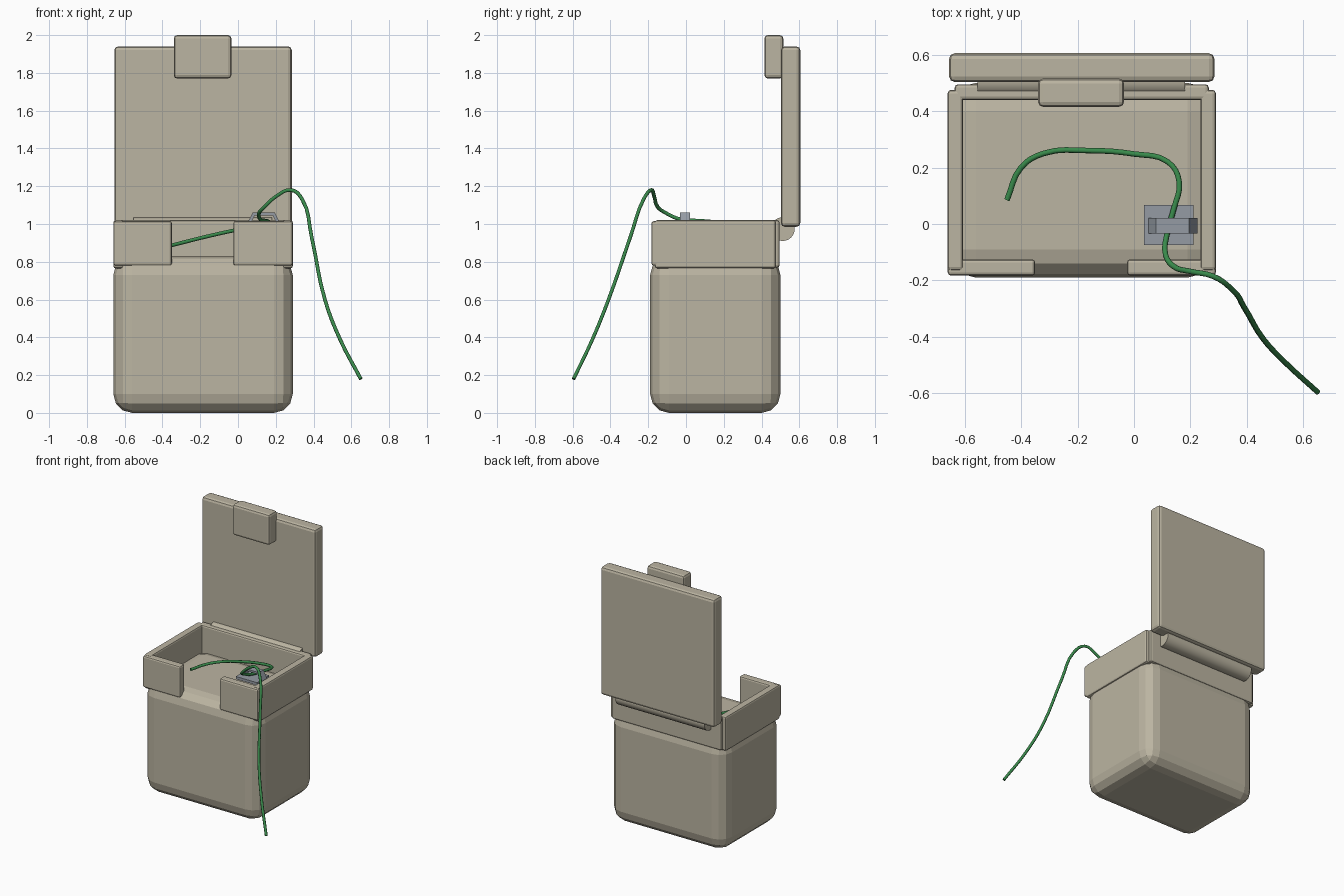
import bpy, math

if "Cube" in bpy.data.objects:
    bpy.data.objects.remove(bpy.data.objects["Cube"])

def material(name, color):
    m = bpy.data.materials.new(name)
    m.diffuse_color = (*color, 1)
    m.use_nodes = True
    m.node_tree.nodes["Principled BSDF"].inputs["Base Color"].default_value = m.diffuse_color
    return m

cream = material("cream_plastic", (0.50, 0.46, 0.36))
green = material("green_thread", (0.04, 0.25, 0.07))
steel = material("steel", (0.30, 0.33, 0.37))

def box(name, x, y, z, mat, bevel=0.0, segments=2):
    """Box from (min, max) ranges with rounded edges."""
    bpy.ops.mesh.primitive_cube_add(size=1, location=[(a + b) / 2 for a, b in (x, y, z)])
    ob = bpy.context.object
    ob.name = name
    ob.scale = [b - a for a, b in (x, y, z)]
    bpy.ops.object.transform_apply(location=False, rotation=False, scale=True)
    ob.data.materials.append(mat)
    if bevel:
        mod = ob.modifiers.new("bevel", 'BEVEL')
        mod.width = bevel
        mod.segments = segments
    return ob

# Rounded container
box("container_body", (-0.66, 0.29), (-0.19, 0.50), (0.0, 0.83), cream, 0.10, 3)

# Raised rim: back, two sides, split front
box("rim_back", (-0.635, 0.265), (0.44, 0.495), (0.77, 1.02), cream, 0.012)
for side, x in (("left", (-0.66, -0.605)), ("right", (0.235, 0.29))):
    box("rim_" + side, x, (-0.165, 0.475), (0.765, 1.02), cream, 0.012)
for side, x in (("left", (-0.66, -0.35)), ("right", (-0.025, 0.29))):
    box("rim_front_" + side, x, (-0.183, -0.125), (0.78, 1.015), cream, 0.012)

# Open lid and its front latch tab
box("lid", (-0.655, 0.285), (0.503, 0.605), (0.985, 1.94), cream, 0.02)
box("lid_latch", (-0.34, -0.035), (0.415, 0.515), (1.77, 2.0), cream, 0.018)

# Hinge barrel
bpy.ops.mesh.primitive_cylinder_add(vertices=24, radius=0.063, depth=0.735,
                                    location=(-0.187, 0.512, 0.973),
                                    rotation=(0, math.pi / 2, 0))
hinge = bpy.context.object
hinge.name = "hinge_barrel"
hinge.data.materials.append(cream)
bpy.ops.object.shade_smooth_by_angle()

# Metal cutter: plate with a raised bridge
box("cutter_plate", (0.035, 0.21), (-0.075, 0.068), (0.985, 1.005), steel)
outer = [(0.048, 1.0), (0.078, 1.06), (0.195, 1.06), (0.225, 1.0)]
inner = [(0.207, 1.0), (0.184, 1.046), (0.089, 1.046), (0.066, 1.0)]
profile = outer + inner
n = len(profile)
verts = [(x, y, z) for y in (-0.033, 0.022) for x, z in profile]
faces = [(i, (i + 1) % n, (i + 1) % n + n, i + n) for i in range(n)]
for a, b, c, d in ((0, 1, 6, 7), (1, 2, 5, 6), (2, 3, 4, 5)):
    faces += [(d, c, b, a), (a + n, b + n, c + n, d + n)]
mesh = bpy.data.meshes.new("cutter_bridge")
mesh.from_pydata(verts, [], [f[::-1] for f in faces])
mesh.materials.append(steel)
bridge = bpy.data.objects.new("cutter_bridge", mesh)
bpy.context.collection.objects.link(bridge)

# Thread: swept curve through the cutter and over the rim
path = [(-0.45, 0.085, 0.865), (-0.40, 0.20, 0.875), (-0.32, 0.25, 0.895),
        (-0.16, 0.26, 0.935), (0.0, 0.248, 0.97), (0.12, 0.22, 0.99),
        (0.16, 0.15, 1.01), (0.14, 0.05, 1.018), (0.118, -0.03, 1.025),
        (0.112, -0.11, 1.06), (0.14, -0.15, 1.09), (0.20, -0.168, 1.145),
        (0.28, -0.185, 1.18), (0.34, -0.225, 1.13), (0.39, -0.295, 0.93),
        (0.46, -0.41, 0.60), (0.54, -0.495, 0.39), (0.65, -0.595, 0.18)]
curve = bpy.data.curves.new("thread", 'CURVE')
curve.dimensions = '3D'
curve.bevel_depth = 0.01
curve.bevel_resolution = 2
curve.resolution_u = 4
curve.use_fill_caps = True
spline = curve.splines.new('BEZIER')
spline.bezier_points.add(len(path) - 1)
for p, co in zip(spline.bezier_points, path):
    p.co = co
    p.handle_left_type = p.handle_right_type = 'AUTO'
curve.materials.append(green)
thread = bpy.data.objects.new("thread", curve)
bpy.context.collection.objects.link(thread)
